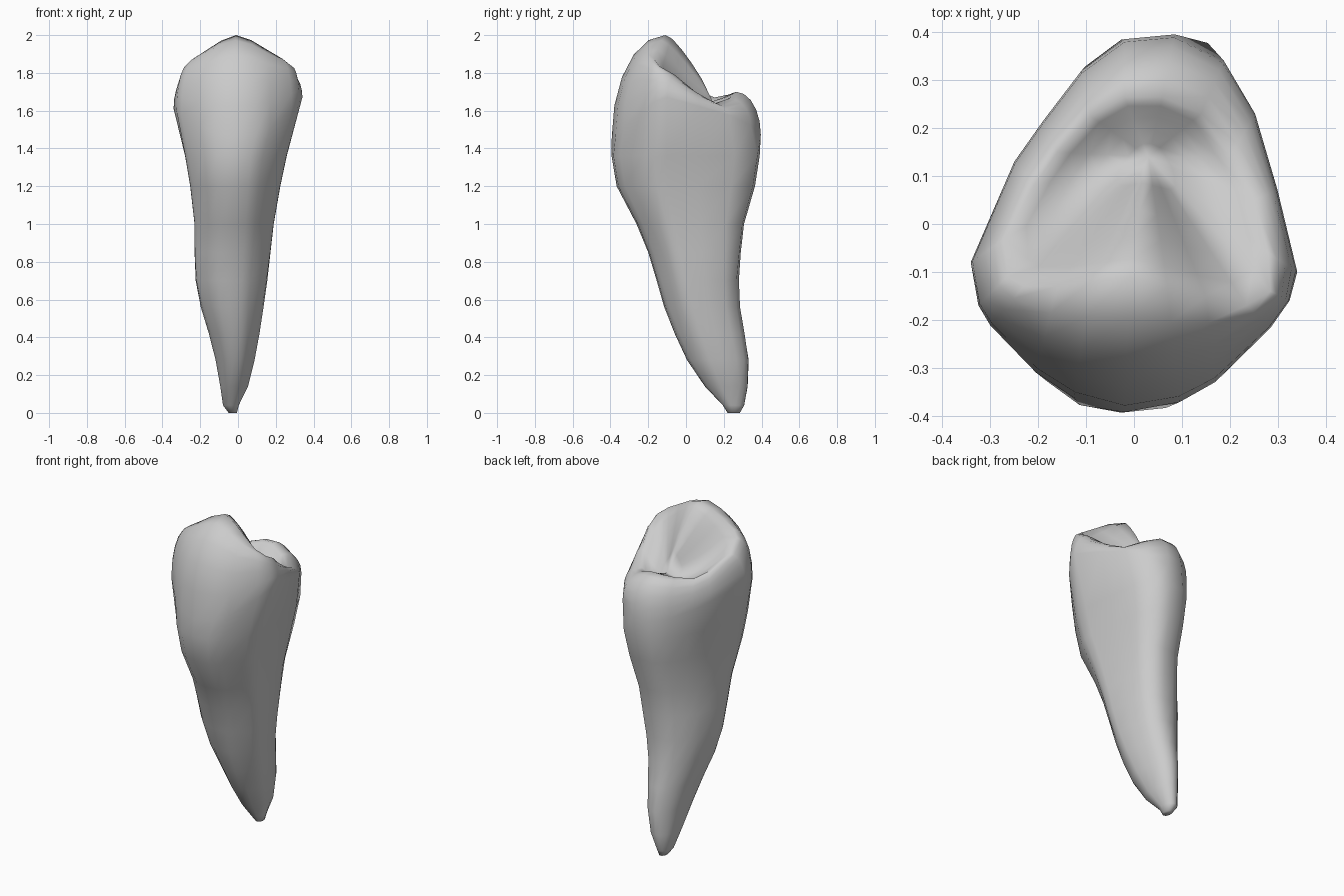
import bpy, bmesh, math
from mathutils import Vector

if "Cube" in bpy.data.objects:
    bpy.data.objects.remove(bpy.data.objects["Cube"])

# Widest crown outline seen from above, counter-clockwise from the front
OUTLINE = [(-.02, -.393), (.095, -.372), (.17, -.33), (.285, -.217), (.325, -.16), (.341, -.10),
           (.30, .07), (.253, .23), (.187, .342), (.085, .396), (-.02, .386), (-.11, .32),
           (-.19, .215), (-.25, .13), (-.341, -.08), (-.325, -.17), (-.30, -.212),
           (-.205, -.31), (-.125, -.363)]
# Chewing-edge ridge matching each outline point
RIM = [(-.01, -.11, 2.0), (.07, -.13, 1.973), (.15, -.15, 1.925), (.235, -.17, 1.875),
       (.285, -.14, 1.835), (.28, -.06, 1.79), (.25, .05, 1.70), (.20, .14, 1.635),
       (.14, .23, 1.665), (.06, .265, 1.70), (-.02, .265, 1.70), (-.09, .225, 1.685),
       (-.16, .15, 1.67), (-.21, .08, 1.70), (-.27, -.03, 1.78), (-.265, -.11, 1.845),
       (-.23, -.13, 1.88), (-.16, -.13, 1.925), (-.09, -.12, 1.97)]
# Root levels: z, x min, x max, y min, y max
ROOT = [(0.00, -.05, -.005, .22, .285), (.04, -.08, .005, .195, .308), (.14, -.095, .055, .10, .327),
        (.28, -.12, .09, .005, .333), (.42, -.155, .115, -.06, .31), (.56, -.197, .135, -.115, .286),
        (.70, -.224, .155, -.155, .28), (.85, -.23, .172, -.20, .29), (1.0, -.23, .189, -.262, .307),
        (1.2, -.253, .224, -.367, .365), (1.36, -.28, .258, -.394, .39)]
CENTRE = Vector((.03, .14, 1.65))

rings = []
# Root: round at the tip, fuller at the corners (most at back right) higher up
for z, x0, x1, y0, y1 in ROOT:
    k = max(0, 1 - z / .9)
    full = min(1, max(0, (z - .3) / .5))
    ring = []
    for x, y in OUTLINE:
        u, v = x / .341, y / .394
        r = math.hypot(u, v)
        f = 1 + k * (1 / r - 1)
        corner = .13 if u > 0 and v > 0 else .06
        f *= 1 + corner * full * abs(2 * u * v) / r ** 2
        u, v = (max(-1, min(1, c * f)) for c in (u, v))
        ring.append(Vector(((x0 + x1) / 2 + u * (x1 - x0) / 2,
                            (y0 + y1) / 2 + v * (y1 - y0) / 2, z)))
    rings.append(ring)

# Crown wall, bulging from the belly and rolling over to the ridge
belly = [Vector((x, y, 1.46 + (.21 if x > 0 else .15) * (x / .34) ** 2)) for x, y in OUTLINE]
rim = [Vector(p) for p in RIM]
for i in range(6):
    a = math.pi / 2 * i / 5
    ring = []
    for b, r in zip(belly, rim):
        p = b.lerp(r, 1 - math.cos(a))
        p.z = b.z + (r.z - b.z) * math.sin(a)
        ring.append(p)
    rings.append(ring)

# Hollow chewing surface: convex below the tall cusp, dished at the sides
for s in (.15, .35, .55, .78):
    ring = []
    for r in rim:
        p = r.lerp(CENTRE, s)
        wave = math.sin(math.pi * s)
        dish = abs(r.x) * (.19 if r.x < 0 else .15)
        bulge = .05 * max(0, (r.z - 1.7) / .3) ** 2
        p.z += bulge * math.sqrt(wave) - dish * wave
        ring.append(p)
    rings.append(ring)

# Skin the rings
bm = bmesh.new()
vr = [[bm.verts.new(p) for p in ring] for ring in rings]
n = len(OUTLINE)
for lo, hi in zip(vr, vr[1:]):
    for i in range(n):
        j = (i + 1) % n
        bm.faces.new((lo[i], lo[j], hi[j], hi[i]))
bm.faces.new(vr[0][::-1])
pit = bm.verts.new(CENTRE)
for i in range(n):
    bm.faces.new((vr[-1][i], vr[-1][(i + 1) % n], pit))
for f in bm.faces:
    f.smooth = True
bmesh.ops.recalc_face_normals(bm, faces=bm.faces[:])
mesh = bpy.data.meshes.new("tooth")
bm.to_mesh(mesh)
bm.free()
bpy.context.collection.objects.link(bpy.data.objects.new("tooth", mesh))
